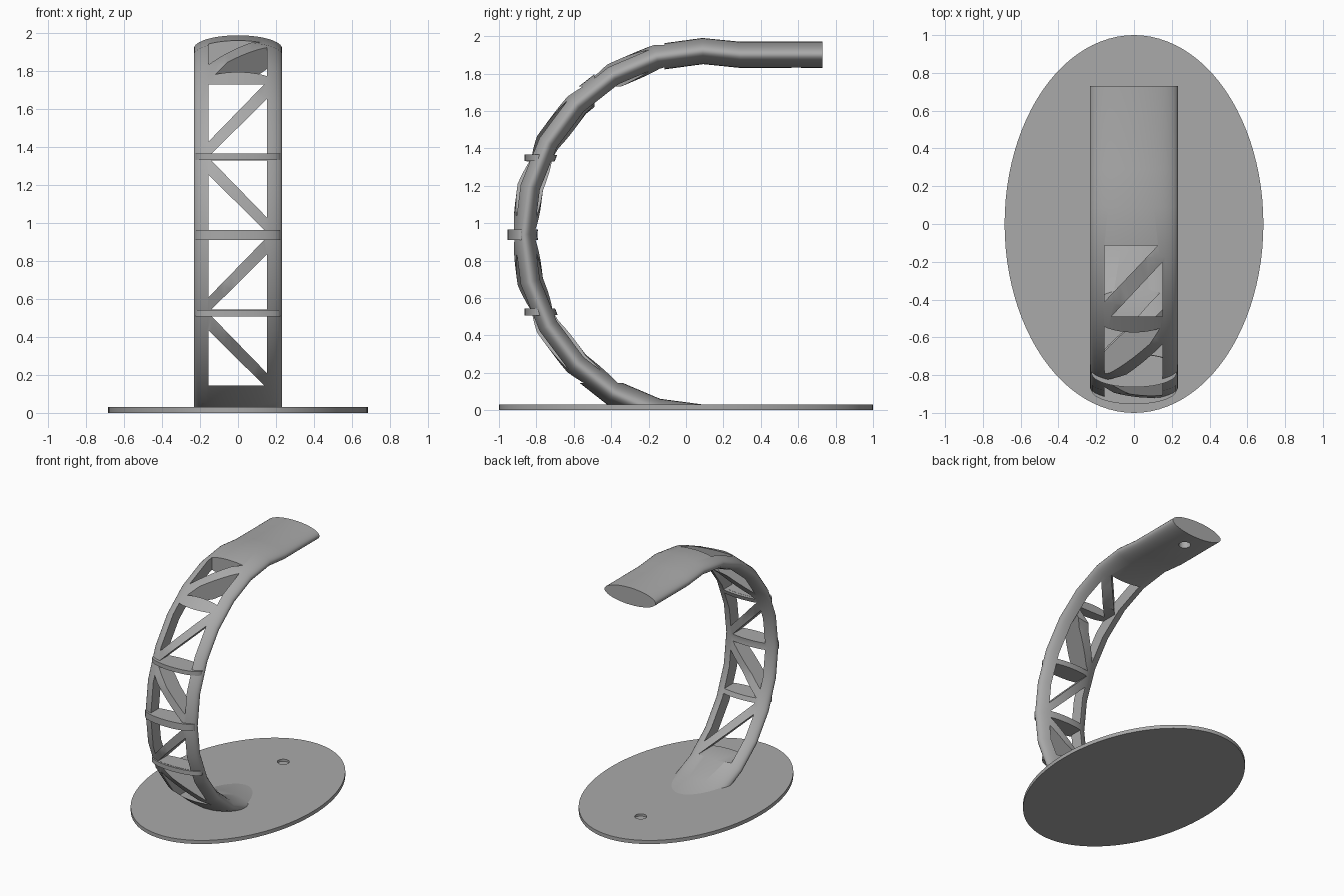
import bpy, bmesh
from math import sin, cos, pi, radians
from mathutils import Vector

cube = bpy.data.objects.get("Cube")
if cube:
    bpy.data.objects.remove(cube)

grey = bpy.data.materials.new("plain_grey")
grey.use_nodes = True
colour = (0.4, 0.4, 0.4, 1)
grey.diffuse_color = colour
grey.node_tree.nodes["Principled BSDF"].inputs["Base Color"].default_value = colour


def make(name, bm):
    bmesh.ops.recalc_face_normals(bm, faces=bm.faces)
    me = bpy.data.meshes.new(name)
    bm.to_mesh(me)
    bm.free()
    ob = bpy.data.objects.new(name, me)
    bpy.context.collection.objects.link(ob)
    me.materials.append(grey)
    return ob


def prism(name, points, offset):
    """Extrude a flat outline along the offset vector."""
    bm = bmesh.new()
    face = bm.faces.new([bm.verts.new(p) for p in points])
    new = bmesh.ops.extrude_face_region(bm, geom=[face])["geom"]
    verts = [g for g in new if isinstance(g, bmesh.types.BMVert)]
    bmesh.ops.translate(bm, verts=verts, vec=offset)
    # the extrusion leaves the starting face in place when it is a lone sheet
    return make(name, bm)


def oval(rx, ry, y, z, n=64):
    return [(rx * cos(2 * pi * i / n), y + ry * sin(2 * pi * i / n), z) for i in range(n)]


def activate(ob):
    bpy.ops.object.select_all(action="DESELECT")
    bpy.context.view_layer.objects.active = ob
    ob.select_set(True)


def cut(ob, cutters):
    activate(ob)
    for c in cutters:
        c.hide_render = True
        mod = ob.modifiers.new("cut", "BOOLEAN")
        mod.operation, mod.solver, mod.object = "DIFFERENCE", "EXACT", c
        bpy.ops.object.modifier_apply(modifier=mod.name)
        bpy.data.objects.remove(c)


def smooth(ob):
    activate(ob)
    bpy.ops.object.shade_smooth_by_angle(angle=radians(32))


# Oval base plate with a shallow round recess
base = prism("base_plate", oval(0.685, 1, 0, 0, 96), (0, 0, 0.03))
cut(base, [prism("recess_cutter", oval(0.045, 0.045, 0.59, 0.012, 32), (0, 0, 0.1))])
smooth(base)

# Curved arm: an oval section swept along a C-shaped path with a straight tip
path = [Vector((0, 0.73, 1.9)), Vector((0, 0.29, 1.9))]
for step in range(13):
    a = radians(90 + 15 * step)
    path.append(Vector((0, 0.09 + 0.955 * cos(a), 0.94 + 0.98 * sin(a))))
bm = bmesh.new()
rings = []
for i, p in enumerate(path):
    t = (path[min(i + 1, len(path) - 1)] - path[max(i - 1, 0)]).normalized()
    if i < 2:
        t = Vector((0, -1, 0))
    normal = Vector((0, t.z, -t.y))
    rings.append([bm.verts.new(p + Vector((x, 0, 0)) + normal * h)
                  for x, h, _ in oval(0.233, 0.07, 0, 0, 40)])
for r, s in zip(rings, rings[1:]):
    for k in range(len(r)):
        j = (k + 1) % len(r)
        bm.faces.new((r[k], r[j], s[j], s[k]))
bm.faces.new(rings[0])
bm.faces.new(rings[-1])
arm = make("curved_arm", bm)

# Triangular truss windows, cut from the front, and from above near the top
cutters = [prism("foot_cutter", [(-1, -2, 0.01), (1, -2, 0.01), (1, 2, 0.01), (-1, 2, 0.01)],
                 (0, 0, -1))]
L, R, H, GAP = -0.155, 0.152, 0.365, 0.065
for low, rising in ((0.145, False), (0.545, True), (0.965, False), (1.365, True)):
    for upper in (False, True):
        corner = R if upper != rising else L
        far = L + 0.015 if corner == R else R - 0.015
        edge = low + H if upper else low
        tip = low + GAP if upper else low + H - GAP - 0.01
        pts = [(corner, -1.5, edge), (far, -1.5, edge), (corner, -1.5, tip)]
        cutters.append(prism("window_cutter", pts, (0, 1.5, 0)))
for pts in ([(L, -0.41), (L, -0.115), (0.125, -0.115)],
            [(-0.12, -0.49), (R, -0.49), (R, -0.2)]):
    cutters.append(prism("window_cutter", [(x, y, 1.5) for x, y in pts], (0, 0, 1)))
# Blind hole under the tip
cutters.append(prism("hole_cutter", oval(0.045, 0.045, 0.59, 1.7, 32), (0, 0, 0.2)))
cut(arm, cutters)
smooth(arm)

# Flat cross bars standing slightly proud of the arm
for y, z, thick in ((-0.79, 0.507, 0.036), (-0.88, 0.91, 0.055), (-0.79, 1.332, 0.034)):
    smooth(prism("cross_bar", oval(0.225, 0.074, y, z, 40), (0, 0, thick)))
